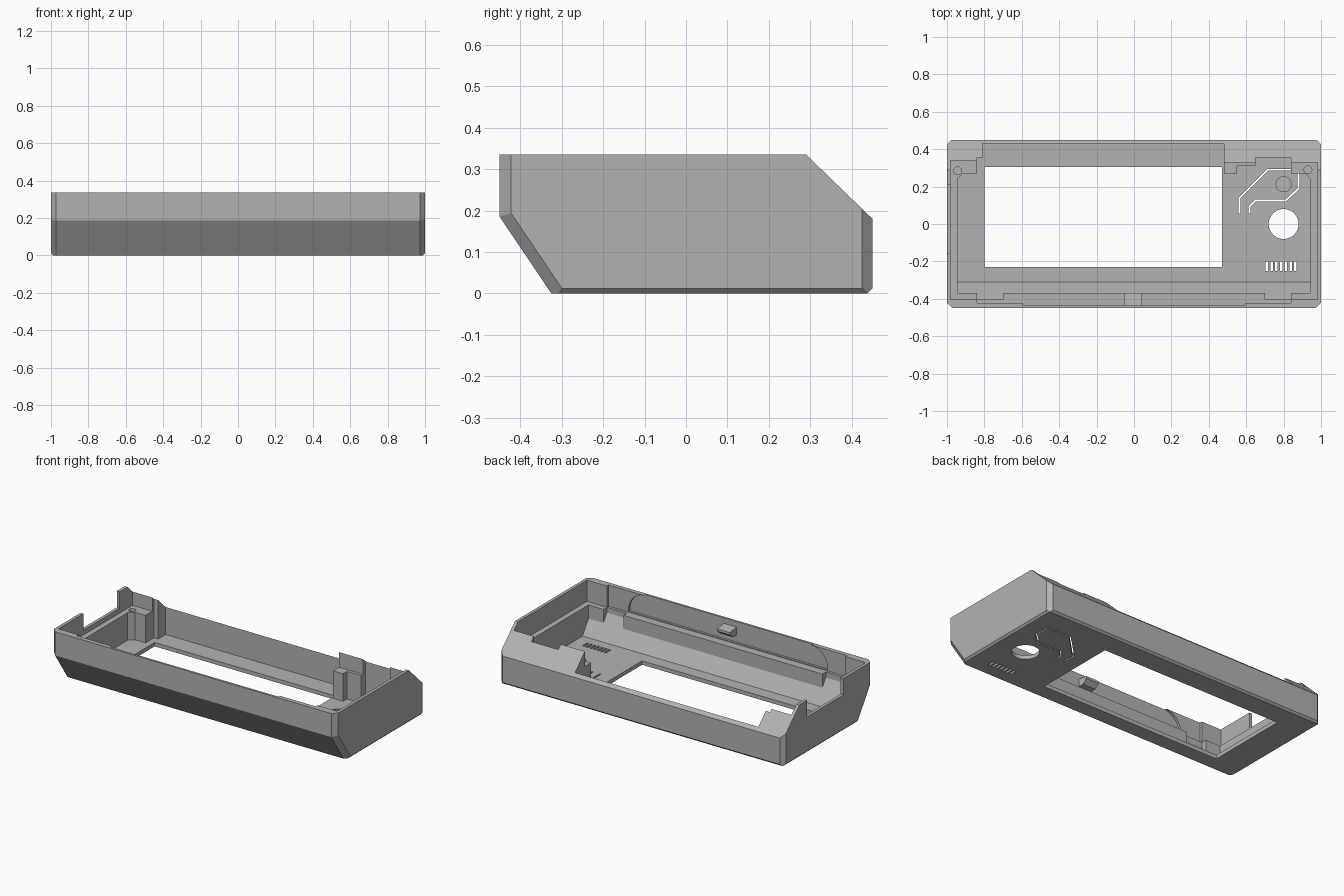
import bpy, bmesh, math
from mathutils import Vector

if "Cube" in bpy.data.objects:
    bpy.data.objects.remove(bpy.data.objects["Cube"], do_unlink=True)

grey = bpy.data.materials.new("plain_grey")
grey.use_nodes = True
GREY = (0.45, 0.45, 0.45, 1)
grey.diffuse_color = GREY
grey.node_tree.nodes["Principled BSDF"].inputs["Base Color"].default_value = GREY


def finish(name, bm):
    bmesh.ops.recalc_face_normals(bm, faces=bm.faces)
    mesh = bpy.data.meshes.new(name)
    bm.to_mesh(mesh)
    bm.free()
    mesh.materials.append(grey)
    obj = bpy.data.objects.new(name, mesh)
    bpy.context.scene.collection.objects.link(obj)
    return obj


def prism(points, direction):
    """Extrude a closed outline of 3D points along a direction."""
    bm = bmesh.new()
    face = bm.faces.new([bm.verts.new(p) for p in points])
    ext = bmesh.ops.extrude_face_region(bm, geom=[face])
    verts = [g for g in ext["geom"] if isinstance(g, bmesh.types.BMVert)]
    bmesh.ops.translate(bm, vec=direction, verts=verts)
    bmesh.ops.recalc_face_normals(bm, faces=bm.faces)
    return bm


def plan(outline, z0, z1):
    return prism([(x, y, z0) for x, y in outline], (0, 0, z1 - z0))


def box(x0, x1, y0, y1, z0, z1):
    return plan([(x0, y0), (x1, y0), (x1, y1), (x0, y1)], z0, z1)


def disc(x, y, r, z0, z1, n=40):
    turn = [2 * math.pi * i / n for i in range(n)]
    return plan([(x + r * math.cos(a), y + r * math.sin(a)) for a in turn], z0, z1)


def combine(target, bm, operation="DIFFERENCE"):
    """Apply a boolean and throw the tool away."""
    tool = finish("tool", bm)
    tool.hide_render = True
    mod = target.modifiers.new("combine", "BOOLEAN")
    mod.operation, mod.solver, mod.object = operation, "EXACT", tool
    dg = bpy.context.evaluated_depsgraph_get()
    mesh = bpy.data.meshes.new_from_object(target.evaluated_get(dg))
    target.modifiers.clear()
    target.data = mesh
    bpy.data.objects.remove(tool, do_unlink=True)


# Outer body: side profile with chamfered ends
TOP, FLOOR, LEDGE = 0.335, 0.025, 0.2
profile = [(-0.45, 0.185), (-0.325, 0), (0.438, 0), (0.45, 0.012),
           (0.45, 0.18), (0.29, TOP), (-0.45, TOP)]
body = prism([(-1, y, z) for y, z in profile], (2, 0, 0))
slope = Vector((0, -0.185, -0.125)).normalized()
for s in (-1, 1):
    for co, out in [((0.972, -0.45, 0.2), Vector((0, -1, 0))),
                    ((0.972, -0.45, 0.185), slope),
                    ((0.988, 0, 0), Vector((0, 0, -1))),
                    ((0.975, 0.45, 0), Vector((0, 1, 0)))]:
        bmesh.ops.bisect_plane(body, geom=body.verts[:] + body.edges[:] + body.faces[:],
                               plane_co=(s * co[0], co[1], co[2]),
                               plane_no=out + Vector((s, 0, 0)), clear_outer=True)
        bmesh.ops.delete(body, geom=body.faces[:], context="FACES_ONLY")
        bmesh.ops.delete(body, geom=body.edges[:], context="EDGES_FACES")
        bmesh.ops.convex_hull(body, input=body.verts[:])
        bmesh.ops.dissolve_limit(body, angle_limit=0.005, verts=body.verts[:], edges=body.edges[:])
case = finish("case_shell", body)

# Lower cavity with corner blocks and a sloping front
front = [(-0.945, -0.37), (-0.84, -0.37), (-0.84, -0.405), (-0.7, -0.405), (-0.7, -0.37)]
front += [(-x, y) for x, y in reversed(front)]
back = [(0.945, 0.24), (0.915, 0.27), (0.84, 0.27), (0.84, 0.355), (0.65, 0.355),
        (0.65, 0.31), (0.55, 0.31), (0.55, 0.27), (0.48, 0.27), (0.48, 0.43),
        (-0.81, 0.43), (-0.81, 0.355), (-0.84, 0.355), (-0.84, 0.27),
        (-0.915, 0.27), (-0.945, 0.24)]
lower = plan(front + back, FLOOR, LEDGE + 0.002)
cut = bmesh.ops.bisect_plane(lower, geom=lower.verts[:] + lower.edges[:] + lower.faces[:],
                             plane_co=(0, -0.31, FLOOR), plane_no=slope, clear_outer=True)
rim = [e for e in lower.edges if e.is_boundary]
bmesh.ops.contextual_create(lower, geom=rim)
combine(case, lower)

# Upper cavity, open at the top
upper = [(-0.98, -0.405), (-0.84, -0.405), (-0.84, -0.422), (0.84, -0.422),
         (0.84, -0.405), (0.98, -0.405), (0.98, 0.33), (0.84, 0.33), (0.84, 0.355),
         (0.65, 0.355), (0.65, 0.33), (0.48, 0.33), (0.48, 0.43), (-0.81, 0.43),
         (-0.81, 0.355), (-0.84, 0.355), (-0.84, 0.34), (-0.98, 0.34)]
combine(case, plan(upper, LEDGE, 0.4))

# Shallow rounded pocket inside the front wall
R = 0.12
arc = [math.radians(9 * i) for i in range(11)]
right = [(0.7 - R + R * math.cos(a), TOP + 0.001 - R + R * math.sin(a)) for a in arc]
pocket = [(-0.7, LEDGE + 0.005), (0.7, LEDGE + 0.005)] + right + [(-x, z) for x, z in reversed(right)]
combine(case, prism([(x, -0.436, z) for x, z in pocket], (0, 0.03, 0)))

# Display window, side notch and round opening
combine(case, box(-0.8, 0.47, -0.23, 0.305, -0.1, 0.1))
combine(case, box(-1.1, -0.96, -0.155, 0.21, 0.23, 0.5))
combine(case, disc(0.8, 0, 0.08, -0.1, 0.1, 64))

# Vent slots
for i in range(7):
    x = 0.71 + 0.0255 * i
    combine(case, box(x - 0.007, x + 0.007, -0.25, -0.2, -0.1, 0.1))

# Slot around the flexible button tongue
path = [(0.565, 0.06), (0.565, 0.14), (0.715, 0.29), (0.88, 0.29), (0.88, 0.19),
        (0.81, 0.125), (0.65, 0.125), (0.618, 0.095), (0.618, 0.06)]
for a, b in zip(path, path[1:]):
    a, b = Vector(a), Vector(b)
    along = (b - a).normalized() * 0.005
    side = Vector((-along.y, along.x))
    strip = [a - along + side, a - along - side, b + along - side, b + along + side]
    combine(case, plan([tuple(p) for p in strip], -0.1, 0.06))

# Screw holes in the rear corner blocks
for x, y in [(-0.943, 0.285), (0.93, 0.29)]:
    combine(case, disc(x, y, 0.021, 0.08, 0.25, 24))

# Button post on the tongue
finish("button_post", disc(0.8, 0.213, 0.043, FLOOR - 0.005, FLOOR + 0.015))

# Wedge clip on the front wall
clip = [(-0.437, 0.25), (-0.4, 0.25), (-0.37, 0.275), (-0.37, 0.29), (-0.437, 0.3)]
finish("front_clip", prism([(-0.05, y, z) for y, z in clip], (0.09, 0, 0)))
